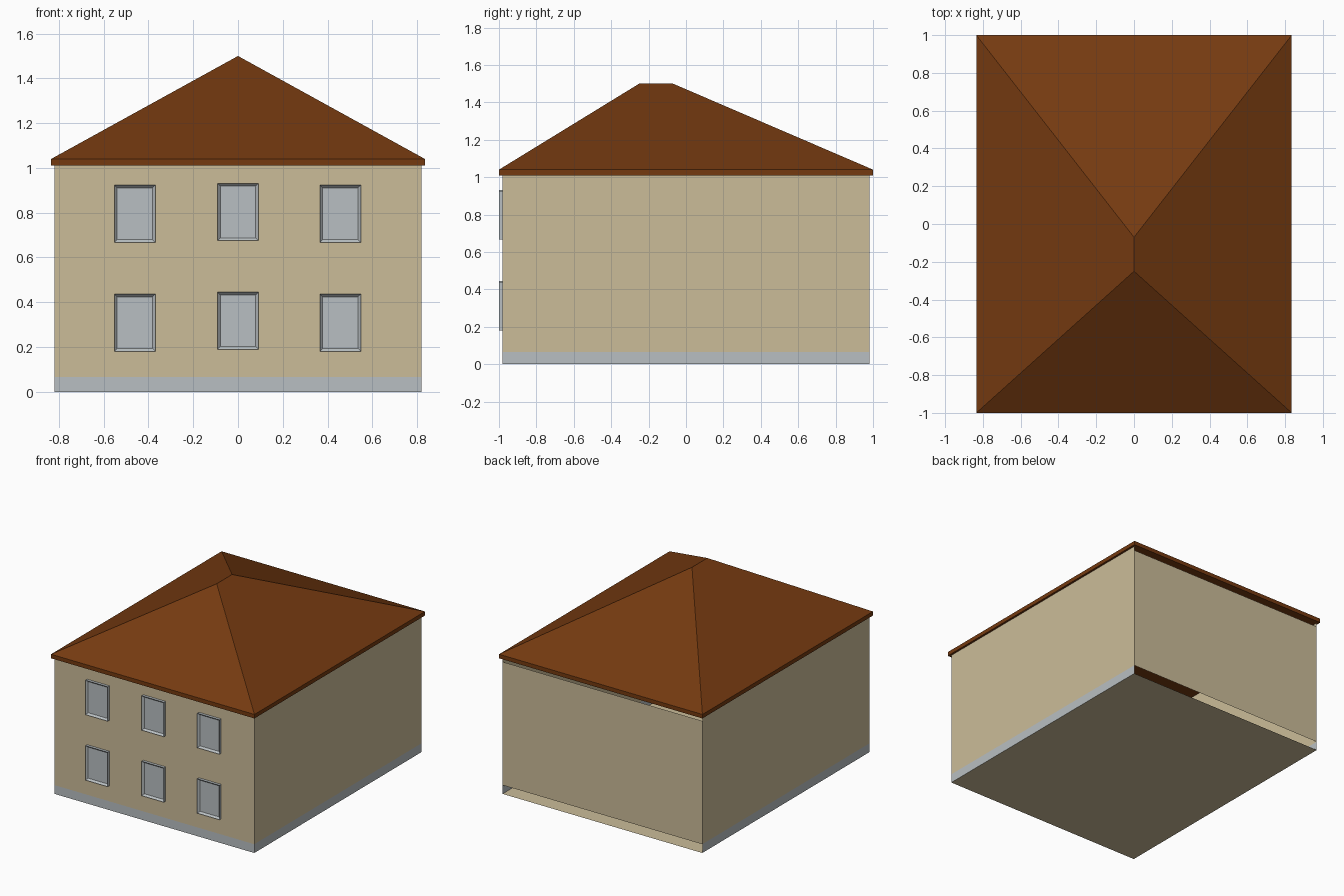
import bpy, bmesh

if "Cube" in bpy.data.objects:
    bpy.data.objects.remove(bpy.data.objects["Cube"])


def material(name, hex_rgb):
    lin = []
    for i in (0, 2, 4):
        c = int(hex_rgb[i:i + 2], 16) / 255
        lin.append(c / 12.92 if c <= 0.04045 else ((c + 0.055) / 1.055) ** 2.4)
    m = bpy.data.materials.new(name)
    m.diffuse_color = (*lin, 1)
    m.use_nodes = True
    m.node_tree.nodes["Principled BSDF"].inputs["Base Color"].default_value = m.diffuse_color
    return m


TAN = material("tan_plaster", "CBBC99")
GREY = material("pale_grey", "B9BFC2")
BROWN = material("roof_brown", "753A10")


def finish(name, bm, *mats):
    me = bpy.data.meshes.new(name)
    bm.to_mesh(me)
    bm.free()
    for m in mats:
        me.materials.append(m)
    ob = bpy.data.objects.new(name, me)
    bpy.context.collection.objects.link(ob)
    return ob


W, D, TOP, BASE = 0.82, 0.98, 1.01, 0.065


def face(bm, *pts, mat=0):
    f = bm.faces.new([bm.verts.new(p) for p in pts])
    f.material_index = mat
    return f


# Front and side walls: thin sheets with a grey base band
bm = bmesh.new()
path = [(-W, D), (-W, -D), (W, -D), (W, D)]
for (x0, y0), (x1, y1) in zip(path, path[1:]):
    for z0, z1, mat in ((0, BASE, 1), (BASE, TOP, 0)):
        face(bm, (x0, y0, z0), (x1, y1, z0), (x1, y1, z1), (x0, y0, z1), mat=mat)
bmesh.ops.remove_doubles(bm, verts=bm.verts, dist=1e-5)
finish("walls", bm, TAN, GREY)

# Back wall: leaves a gap above the floor and under the eave
bm = bmesh.new()
face(bm, (W, D, BASE), (-W, D, BASE), (-W, D, 0.98), (W, D, 0.98))
finish("back_wall", bm, TAN)

# Floor
bm = bmesh.new()
face(bm, (-W, -D, 0), (-W, D, 0), (W, D, 0), (W, -D, 0))
finish("floor", bm, TAN)

# Hipped roof: eave slab with a short off-centre ridge
bm = bmesh.new()
ex, ey = 0.835, 1.0
corners = [(-ex, -ey), (ex, -ey), (ex, ey), (-ex, ey)]
low = [bm.verts.new((x, y, TOP)) for x, y in corners]
eave = [bm.verts.new((x, y, 1.04)) for x, y in corners]
front = bm.verts.new((0, -0.25, 1.5))
back = bm.verts.new((0, -0.07, 1.5))
bm.faces.new(low[::-1])
for i in range(4):
    j = (i + 1) % 4
    bm.faces.new((low[i], low[j], eave[j], eave[i]))
bm.faces.new((eave[0], eave[1], front))
bm.faces.new((eave[1], eave[2], back, front))
bm.faces.new((eave[2], eave[3], back))
bm.faces.new((eave[3], eave[0], front, back))
finish("roof", bm, BROWN)


# Windows: raised frame with a recessed pane
def window(name, cx, cz, w=0.183, h=0.256):
    bm = bmesh.new()
    bmesh.ops.create_cube(bm, size=1)
    for v in bm.verts:
        v.co = (cx + v.co.x * w, -0.99 + v.co.y * 0.02, cz + v.co.z * h)
    bm.normal_update()
    pane = [f for f in bm.faces if f.normal.y < -0.9]
    bmesh.ops.inset_region(bm, faces=pane, thickness=0.018)
    for v in pane[0].verts:
        v.co.y += 0.014
    finish(name, bm, GREY)


for row, z in (("lower", 0.309), ("upper", 0.795)):
    window(row + "_left_window", -0.461, z)
    window(row + "_middle_window", 0, z + 0.008)
    window(row + "_right_window", 0.457, z)
